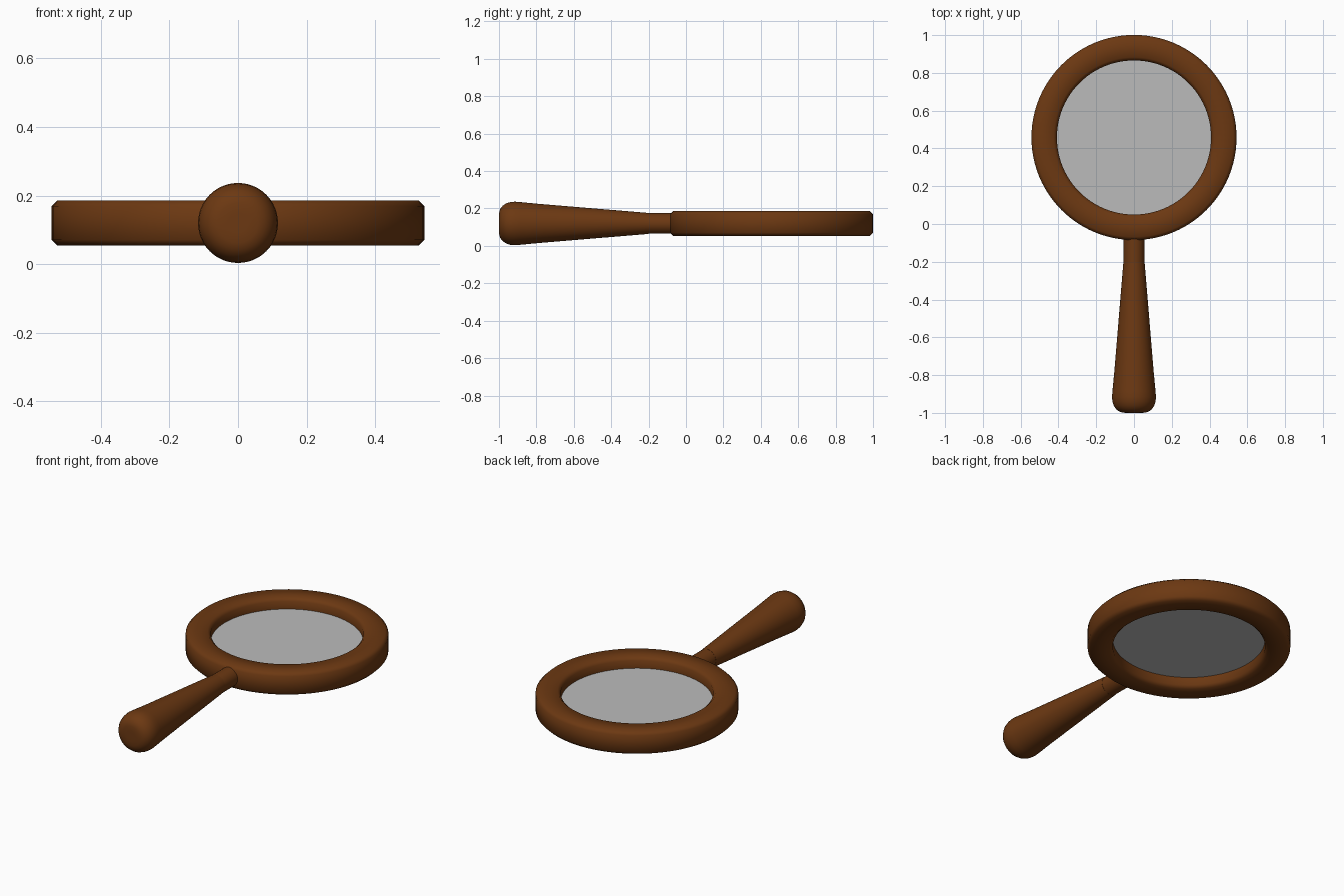
import bpy, math

if "Cube" in bpy.data.objects:
    bpy.data.objects.remove(bpy.data.objects["Cube"])

Z = 0.12          # height of the common mid-plane
RING_Y = 0.458    # centre of the round frame


def material(name, colour):
    m = bpy.data.materials.new(name)
    m.diffuse_color = colour
    m.use_nodes = True
    m.node_tree.nodes["Principled BSDF"].inputs["Base Color"].default_value = m.diffuse_color
    return m


def lathe(name, profile, mat, steps=96, closed=False):
    """Spin (radius, height) points around the local z axis."""
    verts, faces = [], []
    n = len(profile)
    for i in range(steps):
        a = 2 * math.pi * i / steps
        verts += [(r * math.cos(a), r * math.sin(a), h) for r, h in profile]
    for i in range(steps):
        j = (i + 1) % steps
        for k in range(n if closed else n - 1):
            l = (k + 1) % n
            faces.append((i * n + k, j * n + k, j * n + l, i * n + l))
    if not closed:
        faces.append([i * n for i in reversed(range(steps))])
        faces.append([i * n + n - 1 for i in range(steps)])
    mesh = bpy.data.meshes.new(name)
    mesh.from_pydata(verts, [], faces)
    mesh.materials.append(mat)
    obj = bpy.data.objects.new(name, mesh)
    bpy.context.collection.objects.link(obj)
    return obj


def smooth(obj, degrees):
    bpy.ops.object.select_all(action='DESELECT')
    obj.select_set(True)
    bpy.context.view_layer.objects.active = obj
    bpy.ops.object.shade_smooth_by_angle(angle=math.radians(degrees))


wood = material("wood", (0.15, 0.04, 0.006, 1))
clear = material("glass", (0.5, 0.5, 0.5, 0.9))

# Round frame with chamfered edges
ri, ro, h, c = 0.408, 0.543, 0.066, 0.017
frame = lathe("frame", [(ri, -h + c), (ri + c, -h), (ro - c, -h), (ro, -h + c),
                        (ro, h - c), (ro - c, h), (ri + c, h), (ri, h - c)],
              wood, closed=True)
frame.location = (0, RING_Y, Z)
smooth(frame, 60)

# Thin lens disc in the middle of the frame
lens = lathe("lens", [(0.415, -0.004), (0.415, 0.004)], clear)
lens.location = (0, RING_Y, Z)
smooth(lens, 40)

# Neck joining frame and handle
neck = lathe("neck", [(0.055, -0.22), (0.055, 0.0)], wood, 48)

# Tapered handle with a rounded butt
handle = lathe("handle", [(0.03, -1.0), (0.058, -0.999), (0.078, -0.993),
                          (0.095, -0.98), (0.107, -0.962), (0.114, -0.94),
                          (0.1165, -0.915), (0.114, -0.885), (0.104, -0.78),
                          (0.056, -0.2)], wood, 48)

# Lay neck and handle along y
for part in (neck, handle):
    part.rotation_euler = (-math.pi / 2, 0, 0)
    part.location = (0, 0, Z)
    smooth(part, 50)
